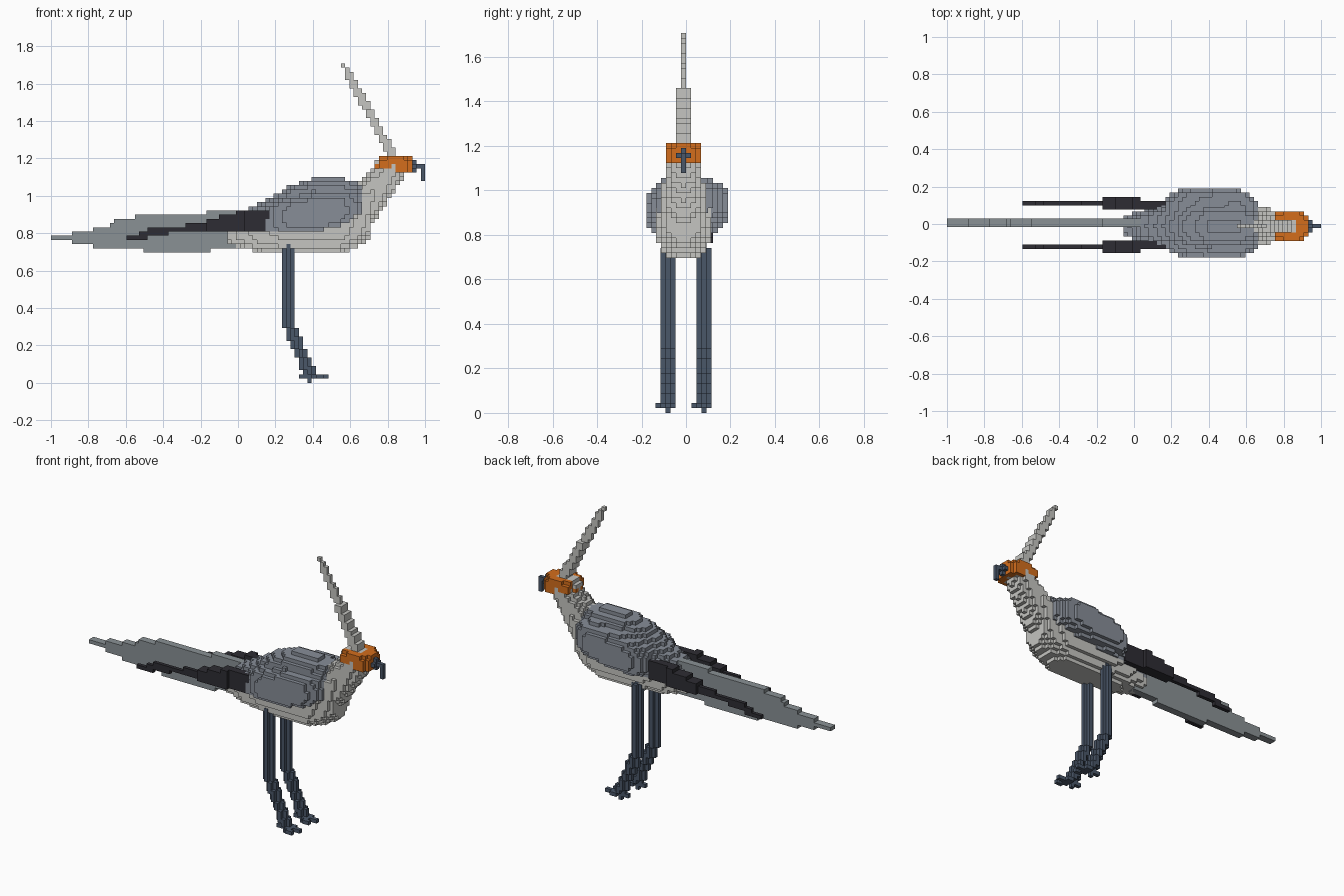
import bpy, bmesh, math

if "Cube" in bpy.data.objects:
    bpy.data.objects.remove(bpy.data.objects["Cube"])

V = 2 / 89          # size of one block
MID = -0.011        # middle of body, neck and head across y


def material(name, rgb):
    lin = [c / 12.92 if c <= 0.04045 else ((c + 0.055) / 1.055) ** 2.4 for c in rgb]
    m = bpy.data.materials.new(name)
    m.use_nodes = True
    m.diffuse_color = (*lin, 1)
    bsdf = m.node_tree.nodes["Principled BSDF"]
    bsdf.inputs["Base Color"].default_value = (*lin, 1)
    bsdf.inputs["Roughness"].default_value = 0.9
    return m


GREY = material("slate grey", (0.53, 0.555, 0.595))
TAIL = material("tail grey", (0.54, 0.57, 0.585))
WHITE = material("pale grey", (0.77, 0.77, 0.755))
ORANGE = material("orange", (0.83, 0.43, 0.11))
BLUE = material("dark blue grey", (0.29, 0.34, 0.41))
BLACK = material("near black", (0.18, 0.175, 0.20))

SIDES = [((1, 0, 0), ((1, 0, 0), (1, 1, 0), (1, 1, 1), (1, 0, 1))),
         ((-1, 0, 0), ((0, 0, 0), (0, 0, 1), (0, 1, 1), (0, 1, 0))),
         ((0, 1, 0), ((0, 1, 0), (0, 1, 1), (1, 1, 1), (1, 1, 0))),
         ((0, -1, 0), ((0, 0, 0), (1, 0, 0), (1, 0, 1), (0, 0, 1))),
         ((0, 0, 1), ((0, 0, 1), (1, 0, 1), (1, 1, 1), (0, 1, 1))),
         ((0, 0, -1), ((0, 0, 0), (0, 1, 0), (1, 1, 0), (1, 0, 0)))]


def build(name, cells, mats, y0):
    """Mesh the outer faces of {(i, j, k): material index}; y0 = middle of row j = 0."""
    bm = bmesh.new()
    verts = {}
    for (i, j, k), mi in cells.items():
        for d, quad in SIDES:
            if (i + d[0], j + d[1], k + d[2]) in cells:
                continue
            ring = []
            for c in quad:
                p = (i + c[0], j + c[1], k + c[2])
                if p not in verts:
                    verts[p] = bm.verts.new((-1 + p[0] * V, y0 + (p[1] - 0.5) * V, p[2] * V))
                ring.append(verts[p])
            bm.faces.new(ring).material_index = mi
    me = bpy.data.meshes.new(name)
    bm.to_mesh(me)
    bm.free()
    for m in mats:
        me.materials.append(m)
    ob = bpy.data.objects.new(name, me)
    bpy.context.collection.objects.link(ob)
    return ob


def fill(name, test, mats, y0, xr, zr):
    """Fill every block whose middle passes the test (which returns a material index or None)."""
    cells = {}
    for i in range(int((xr[0] + 1) / V), int((xr[1] + 1) / V) + 1):
        for k in range(int(zr[0] / V), int(zr[1] / V) + 1):
            for j in range(-9, 10):
                r = test(-1 + (i + 0.5) * V, y0 + j * V, (k + 0.5) * V + 0.006)
                if r is not None:
                    cells[i, j, k] = r
    return build(name, cells, mats, y0)


def lerp_row(table, x):
    if x < table[0][0] or x > table[-1][0]:
        return None
    for a, b in zip(table, table[1:]):
        if x <= b[0]:
            t = (x - a[0]) / (b[0] - a[0])
            return [p + (q - p) * t for p, q in zip(a, b)]


def step_row(table, x):
    rows = [r for r in table if r[0] <= x]
    return rows[-1] if rows else None


# Body: rounded sections along x (x, bottom, top, half width), pale belly and chest
BODY = [(-0.05, 0.75, 0.85, 0.055), (0.05, 0.72, 0.93, 0.09), (0.16, 0.70, 0.985, 0.115),
        (0.28, 0.695, 1.06, 0.132), (0.40, 0.695, 1.10, 0.135), (0.55, 0.695, 1.10, 0.132),
        (0.64, 0.73, 1.085, 0.11), (0.71, 0.78, 1.02, 0.08)]


def body(x, y, z):
    r = lerp_row(BODY, x)
    if not r:
        return None
    h = abs(z - (r[1] + r[2]) / 2) / ((r[2] - r[1]) / 2)
    if h ** 2.4 + (abs(y - MID) / r[3]) ** 2.4 > 1.0:
        return None
    edge = 0.82 if x < 0.25 else 0.86 + max(0, x - 0.54) * 1.1
    return 1 if z < edge else 0


fill("body", body, [GREY, WHITE], MID, (-0.06, 0.74), (0.66, 1.12))


# Neck: tapered round column leaning forward
def neck(x, y, z):
    ax, az, dx, dz = 0.60, 0.88, 0.23, 0.27
    t = max(0, min(1, ((x - ax) * dx + (z - az) * dz) / (dx * dx + dz * dz)))
    d = math.dist((x, y, z), (ax + t * dx, MID, az + t * dz))
    return 0 if d < 0.115 - 0.045 * t else None


fill("neck", neck, [WHITE], MID, (0.45, 0.95), (0.74, 1.22))


# Head: orange mask with a pale crown strip
def head(x, y, z):
    d = abs(x - 0.84) / 0.1, abs(y - MID) / 0.085, abs(z - 1.17) / 0.054
    if sum(a ** 3 for a in d) > 1 or (z < 1.14 and 0.80 < x < 0.86):
        return None
    return 1 if abs(y - MID) < 0.04 and z > 1.18 and x < 0.87 else 0


fill("head", head, [ORANGE, WHITE], MID, (0.72, 0.96), (1.10, 1.24))


# Crest: long thin plume sweeping up and back
def crest(x, y, z):
    if not 1.2 < z < 1.71:
        return None
    xc = 0.84 - 0.27 * (z - 1.2) / 0.49
    wide = 0.03 if z < 1.47 else 0.01
    thick = 0.025 if z < 1.66 else 0.013
    return 0 if abs(x - xc) < thick and abs(y - MID) < wide else None


fill("crest", crest, [WHITE], MID, (0.5, 0.9), (1.18, 1.72))

# Beak: cross-shaped base, short bar and down-turned tip
beak = [(86, 0, k) for k in (50, 51, 52)] + [(86, -1, 51), (86, 1, 51), (85, 0, 51)]
beak += [(87, 0, 51)] + [(88, 0, k) for k in (48, 49, 50, 51)]
build("beak", {c: 0 for c in beak}, [BLUE], MID)

# Tail: upright stepped slab two blocks thick (x start, bottom, top)
TAIL_STEPS = [(-1.1, 0.772, 0.795), (-0.89, 0.75, 0.817), (-0.77, 0.727, 0.84),
              (-0.69, 0.727, 0.866), (-0.655, 0.727, 0.89), (-0.54, 0.727, 0.912),
              (-0.515, 0.705, 0.912), (-0.17, 0.705, 0.93), (-0.145, 0.727, 0.93)]


def tail(x, y, z):
    r = step_row(TAIL_STEPS, x)
    return 0 if r[1] < z < r[2] and -0.02 < y < 0.03 else None


fill("tail", tail, [TAIL], -0.005, (-1, 0.03), (0.68, 0.96))

# Wing tip outline (x start, bottom, top, half width)
TIP = [(-0.585, 0.772, 0.797, 0.01), (-0.535, 0.772, 0.82, 0.01), (-0.475, 0.795, 0.84, 0.01),
       (-0.38, 0.817, 0.842, 0.01), (-0.29, 0.817, 0.865, 0.01), (-0.165, 0.817, 0.89, 0.03),
       (-0.10, 0.817, 0.912, 0.03), (-0.02, 0.817, 0.932, 0.03)]

for side, s, y0, outer, lift in (("left", 1, 0.111, 0.192, 0.022), ("right", -1, -0.122, 0.182, 0)):
    # Folded wing bulging from the flank
    def wing(x, y, z):
        if y * s < 0.02:
            return None
        zc = 0.915 + lift + (x - 0.42) * 0.12
        d = abs(x - 0.41) / 0.255, (y * s - 0.06) / (outer - 0.06), abs(z - zc) / 0.108
        return 0 if sum(abs(a) ** 3 for a in d) < 1 else None

    fill(side + "_wing", wing, [GREY], y0, (0.12, 0.7), (0.76, 1.12))

    # Dark flight feathers trailing behind the wing
    def tip(x, y, z):
        r = step_row(TIP, x)
        if not r or x > 0.175:
            return None
        yc = y0 if x < 0.04 else y0 - s * 0.011
        return 0 if r[1] < z < r[2] and abs(y - yc) < r[3] else None

    fill(side + "_wing_tip", tip, [BLACK], y0, (-0.62, 0.2), (0.74, 0.98))

    # Leg: plus-shaped shaft, slanting forward below the joint
    yl = s * 0.0815

    def leg(x, y, z):
        if not 0.05 < z < 0.79:
            return None
        xc = 0.27 + 0.115 * max(0, 0.32 - z) / 0.27
        a, b = abs(x - xc) / V, abs(y - yl) / V
        reach = 1.55 if z < 0.75 else 0.5
        return 0 if a + b < reach else None

    fill(side + "_leg", leg, [BLUE], yl, (0.2, 0.46), (0.03, 0.82))

    # Foot: one long toe, two side toes, a back toe and a heel peg
    foot = [(i, 0, 1) for i in range(59, 66)] + [(61, 0, 0)]
    foot += [(62, 1, 1), (63, 1, 1), (62, -1, 1), (63, -1, 1), (63, -2, 1), (64, -2, 1)]
    build(side + "_foot", {c: 0 for c in foot}, [BLUE], yl)
